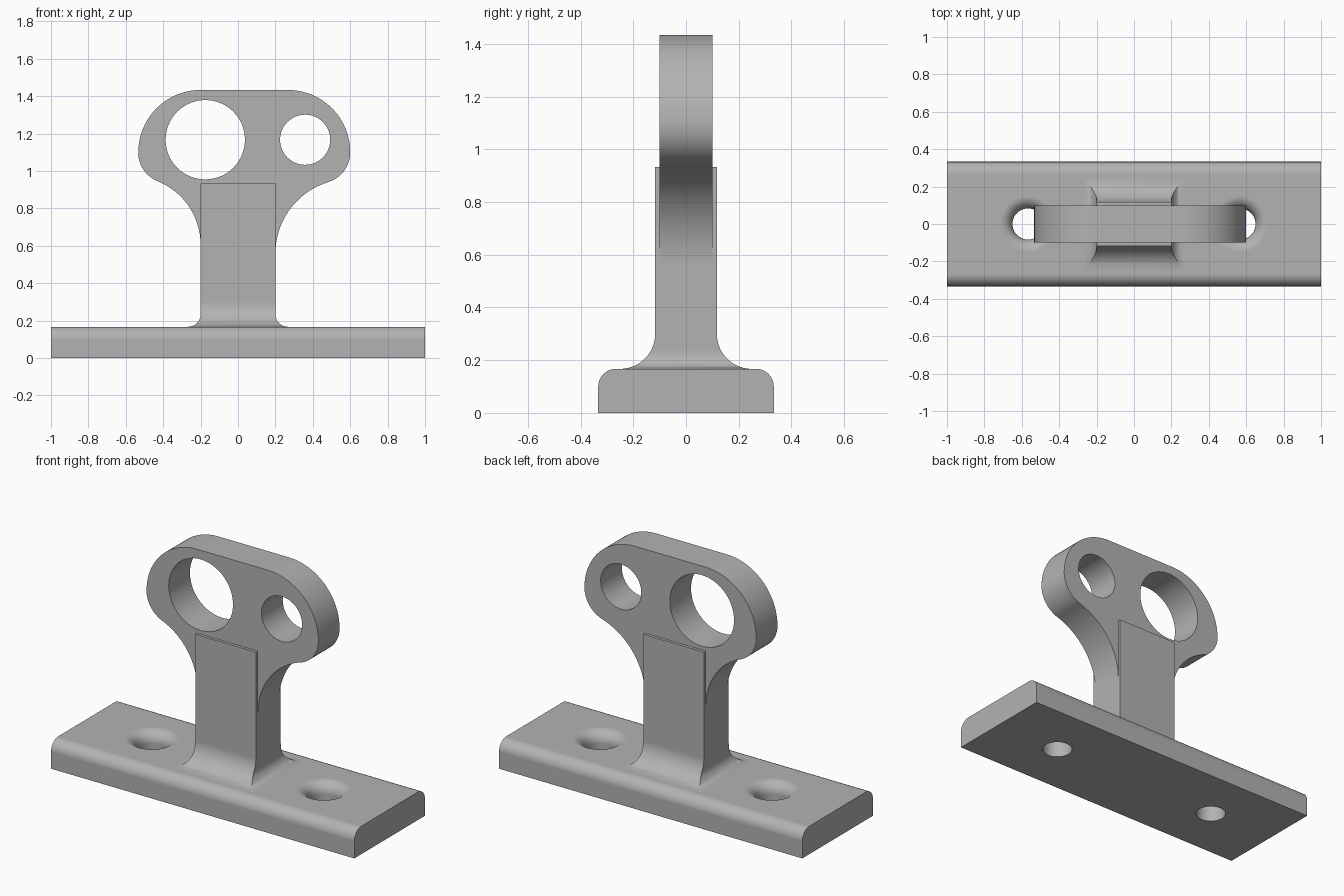
import bpy, bmesh, math

if "Cube" in bpy.data.objects:
    bpy.data.objects.remove(bpy.data.objects["Cube"])

metal = bpy.data.materials.new("grey metal")
metal.diffuse_color = (0.45, 0.45, 0.45, 1)
metal.use_nodes = True
metal.node_tree.nodes["Principled BSDF"].inputs["Base Color"].default_value = metal.diffuse_color


def arc(cx, cy, r, a0, a1, n=24):
    """Points on an arc, angles in degrees."""
    angles = [math.radians(a0 + (a1 - a0) * i / n) for i in range(n + 1)]
    return [(cx + r * math.cos(a), cy + r * math.sin(a)) for a in angles]


def make(name, bm):
    bmesh.ops.remove_doubles(bm, verts=bm.verts, dist=1e-5)
    bmesh.ops.recalc_face_normals(bm, faces=bm.faces)
    mesh = bpy.data.meshes.new(name)
    bm.to_mesh(mesh)
    bm.free()
    mesh.materials.append(metal)
    obj = bpy.data.objects.new(name, mesh)
    bpy.context.collection.objects.link(obj)
    return obj


def loft(name, rings):
    """Skin a list of equally long closed rings and cap both ends."""
    bm = bmesh.new()
    rows = [[bm.verts.new(p) for p in ring] for ring in rings]
    n = len(rows[0])
    for a, b in zip(rows, rows[1:]):
        for i in range(n):
            bm.faces.new((a[i], a[(i + 1) % n], b[(i + 1) % n], b[i]))
    bm.faces.new(rows[0])
    bm.faces.new(rows[-1])
    return make(name, bm)


def lathe(name, profile, x, z, axis, n=64):
    """Round cutter from (radius, height) pairs about the z or y axis."""
    rings = []
    for r, h in profile:
        c = arc(0, 0, r, 0, 360 - 360 / n, n - 1)
        rings.append([(x + u, v, z + h) if axis == "z" else (x + u, h, z + v)
                      for u, v in c])
    return loft(name, rings)


def cut(obj, cutters):
    for c in cutters:
        mod = obj.modifiers.new("hole", "BOOLEAN")
        mod.operation, mod.solver, mod.object = "DIFFERENCE", "EXACT", c
        bpy.context.view_layer.objects.active = obj
        bpy.ops.object.modifier_apply(modifier=mod.name)
        bpy.data.objects.remove(c)


def finish(obj):
    bpy.ops.object.select_all(action="DESELECT")
    obj.select_set(True)
    bpy.context.view_layer.objects.active = obj
    bpy.ops.object.shade_smooth_by_angle(angle=math.radians(30))
    mod = obj.modifiers.new("flat shading", "WEIGHTED_NORMAL")
    mod.keep_sharp = True


# Base bar with rounded long top edges
W, H, R = 0.333, 0.167, 0.067
section = ([(-W, 0), (W, 0)] + arc(W - R, H - R, R, 0, 90, 12)
           + arc(R - W, H - R, R, 90, 180, 12))
base = loft("base", [[(x, y, z) for y, z in section] for x in (-1, 1)])

# Screw holes with a rounded lip
lip = [(0.083, -0.1)] + [(r, z) for r, z in arc(0.15, 0.1, R, 180, 90, 12)]
lip.append((0.15, 0.25))
cut(base, [lathe("screw_cutter", lip, x, 0, "z") for x in (-0.567, 0.567)])
finish(base)

# Post flaring into the base, with a wider flare at front and back
PX, PY, RX, RY = 0.2, 0.117, 0.067, 0.133


def flare(r, h):
    return r - math.sqrt(max(0, r * r - (r - h) ** 2)) if h < r else 0


heights = [RY * (1 - math.cos(math.pi / 2 * i / 20)) for i in range(21)]
rings = []
for h in [-0.06] + heights + [0.933 - H]:
    x, y = PX + flare(RX, max(h, 0)), PY + flare(RY, max(h, 0))
    rings.append([(-x, -y, H + h), (x, -y, H + h), (x, y, H + h), (-x, y, H + h)])
finish(loft("post", rings))

# Head plate outline: broad shoulders, tight lower corners, concave neck
T = 0.1


def neck(corner_x, r):
    """Right half below the shoulder: tight corner, then tangent hollow."""
    cx, s = PX + r, 0.167 + r
    cz = 1.1 - math.sqrt(s * s - (cx - corner_x) ** 2)
    a = math.degrees(math.atan2(1.1 - cz, corner_x - cx))
    return (arc(corner_x, 1.1, 0.167, 0, a - 180, 16)
            + arc(cx, cz, r, a, 180, 24)[1:] + [(PX - 0.05, cz)])


right = arc(0.267, 1.1, 0.333, 90, 0) + neck(0.433, 0.4)[1:]
left = arc(0.2, 1.1, 0.333, 90, 0) + neck(0.367, 0.367)[1:]
outline = right + [(-x, z) for x, z in reversed(left)]
head = loft("head_plate", [[(x, y, z) for x, z in outline] for y in (-T, T)])
cut(head, [lathe("eye_cutter", [(r, -0.3), (r, 0.3)], x, 1.167, "y")
           for x, r in ((-0.175, 0.212), (0.359, 0.134))])
finish(head)
